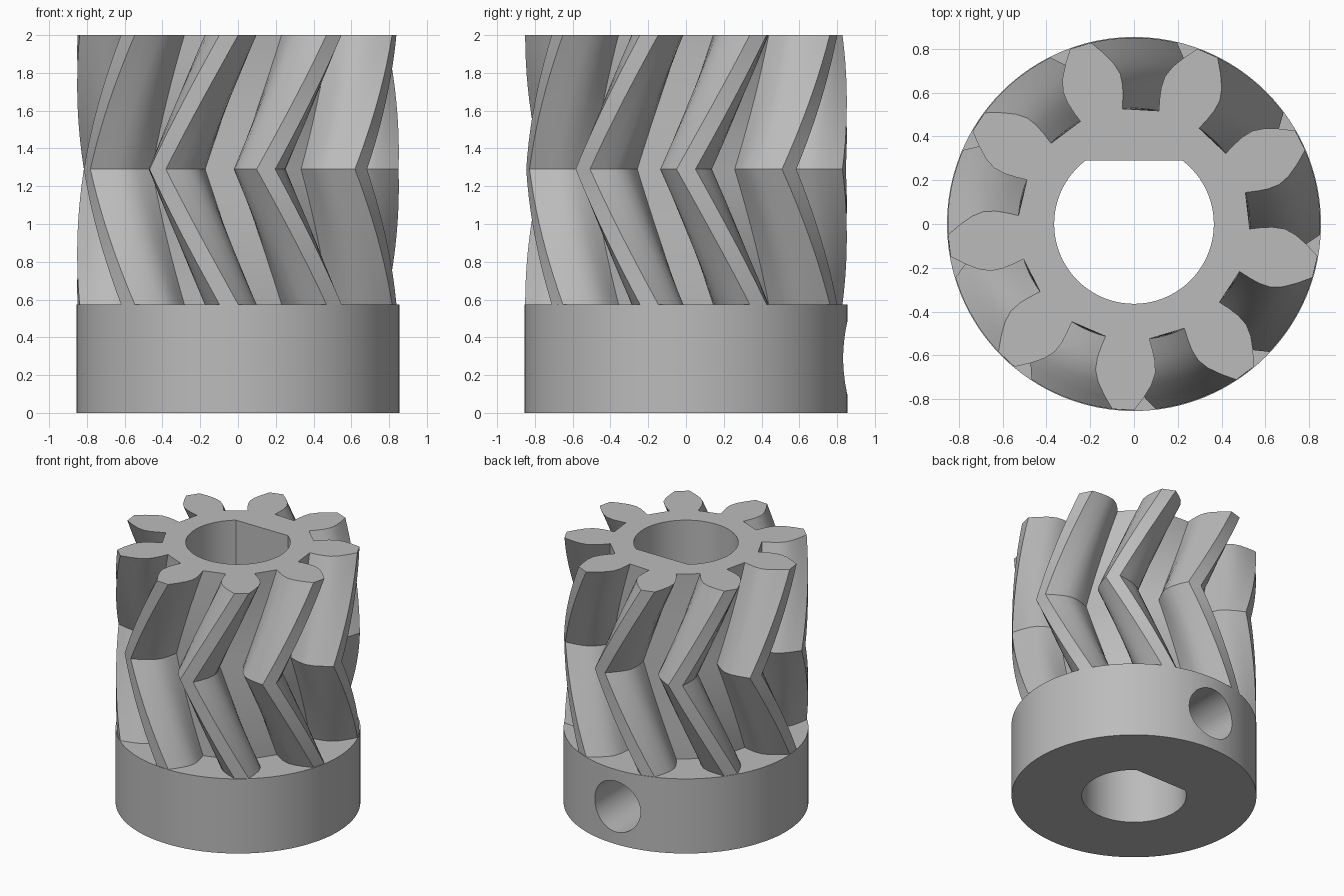
import bpy, bmesh, math

if "Cube" in bpy.data.objects:
    bpy.data.objects.remove(bpy.data.objects["Cube"])

TEETH, TWIST = 9, math.radians(26.7)
Z0, ZM, Z1 = 0.575, 1.29, 2.0
R, BORE, FLAT = 0.855, 0.365, 0.29

grey = bpy.data.materials.new("plain grey")
grey.diffuse_color = (0.5, 0.5, 0.5, 1)
grey.use_nodes = True
grey.node_tree.nodes["Principled BSDF"].inputs["Base Color"].default_value = grey.diffuse_color


def loft(name, rings):
    """Closed solid through a stack of equal-sized rings."""
    bm = bmesh.new()
    rows = [[bm.verts.new(p) for p in ring] for ring in rings]
    n = len(rows[0])
    for a, b in zip(rows, rows[1:]):
        for i in range(n):
            j = (i + 1) % n
            bm.faces.new((a[i], a[j], b[j], b[i]))
    bm.faces.new(rows[0][::-1])
    bm.faces.new(rows[-1])
    bmesh.ops.recalc_face_normals(bm, faces=bm.faces)
    mesh = bpy.data.meshes.new(name)
    bm.to_mesh(mesh)
    bm.free()
    mesh.materials.append(grey)
    ob = bpy.data.objects.new(name, mesh)
    bpy.context.collection.objects.link(ob)
    return ob


def circle(r, n):
    return [(r * math.cos(2 * math.pi * i / n), r * math.sin(2 * math.pi * i / n)) for i in range(n)]


def boolean(ob, other, op):
    bpy.context.view_layer.objects.active = ob
    m = ob.modifiers.new(op, 'BOOLEAN')
    m.operation, m.solver, m.object = op, 'EXACT', other
    bpy.ops.object.modifier_apply(modifier=m.name)
    bpy.data.objects.remove(other)


# Tooth outline: (distance along tooth axis, half width)
flank = [(0.52, 0.10), (0.57, 0.118), (0.62, 0.132), (0.675, 0.137),
         (0.73, 0.122), (0.79, 0.09), (0.85, 0.05)]
tooth = [(u, -w) for u, w in flank] + [(u, w) for u, w in reversed(flank)]


def section(turn, z):
    pts = []
    for k in range(TEETH):
        a = turn + 2 * math.pi * k / TEETH
        c, s = math.cos(a), math.sin(a)
        pts += [(u * c - w * s, u * s + w * c, z) for u, w in tooth]
    return pts


# Herringbone teeth: twist towards the middle, then back
N = 10
rings = [section(TWIST * (1 - i / N), Z0 + (ZM - Z0) * i / N) for i in range(N)]
rings += [section(TWIST * i / N, ZM + (Z1 - ZM) * i / N) for i in range(N + 1)]
gear = loft("herringbone_pinion", rings)

# Plain hub below the teeth
hub = loft("hub", [[(x, y, z) for x, y in circle(R, 96)] for z in (0, Z0)])
boolean(gear, hub, 'UNION')

# D-shaped shaft bore
a0 = math.asin(FLAT / BORE)
arc = [math.pi - a0 + (math.pi + 2 * a0) * i / 64 for i in range(65)]
bore = loft("bore_cutter", [[(BORE * math.cos(a), BORE * math.sin(a), z) for a in arc] for z in (-0.1, 2.1)])
boolean(gear, bore, 'DIFFERENCE')

# Set-screw hole at the back, into the flat of the bore
screw = loft("screw_cutter", [[(x, y, z + 0.29) for x, z in circle(0.195, 48)] for y in (0.1, 1.0)])
boolean(gear, screw, 'DIFFERENCE')

bpy.ops.object.select_all(action='DESELECT')
gear.select_set(True)
bpy.context.view_layer.objects.active = gear
bpy.ops.object.shade_smooth_by_angle(angle=math.radians(30))
